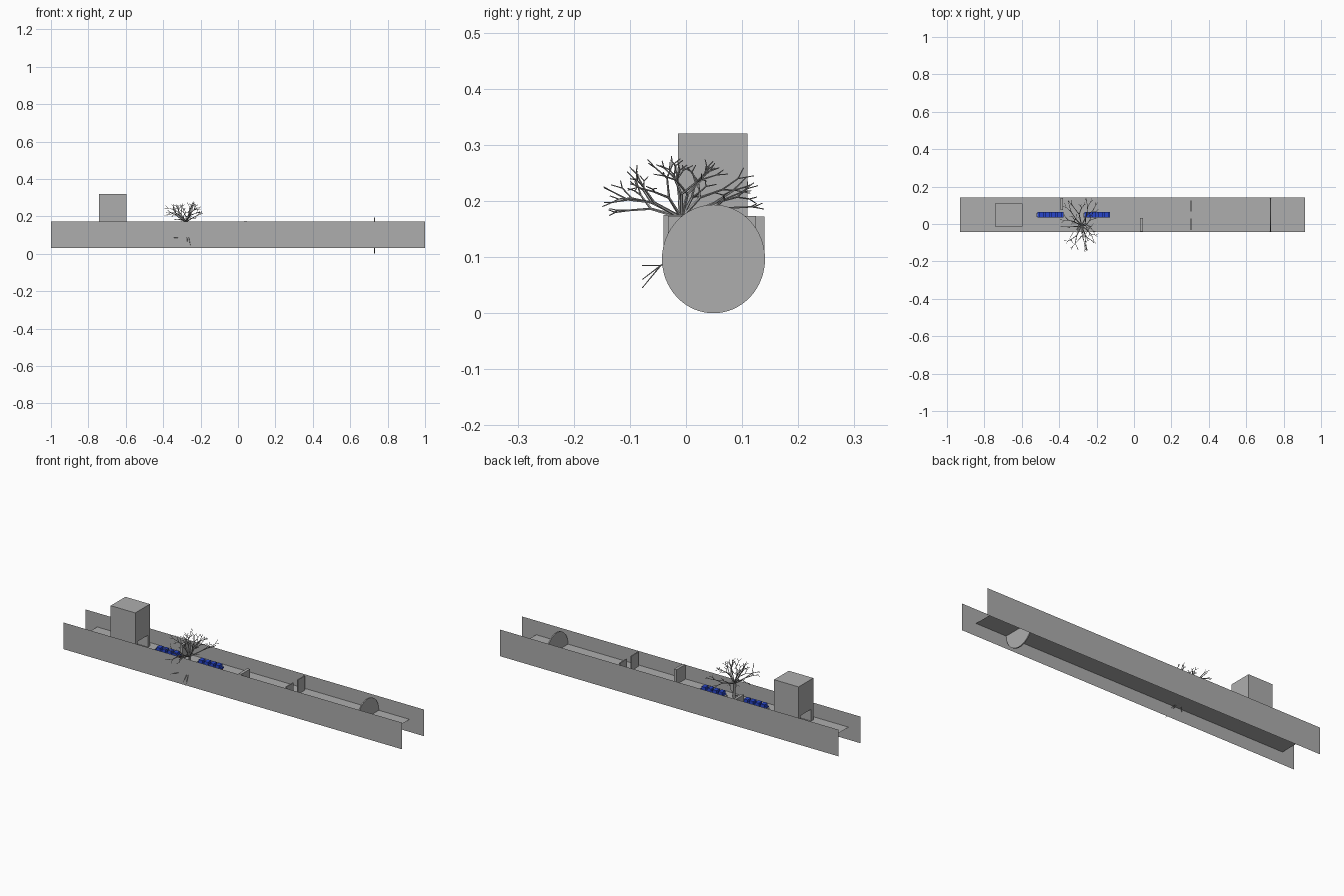
import bpy, bmesh, math, random
from mathutils import Vector, Matrix

if "Cube" in bpy.data.objects:
    bpy.data.objects.remove(bpy.data.objects["Cube"])

random.seed(7)
FLOOR = 0.097
Y0, Y1, YC = -0.043, 0.141, 0.049


def mat(name, rgb):
    m = bpy.data.materials.new(name)
    m.diffuse_color = (*rgb, 1)
    m.use_nodes = True
    m.node_tree.nodes["Principled BSDF"].inputs["Base Color"].default_value = m.diffuse_color
    return m


GREY = mat("plain_grey", (0.42, 0.42, 0.42))
DARK = mat("bark_grey", (0.36, 0.36, 0.36))
BLUE = mat("car_blue", (0.02, 0.06, 0.6))
RED = mat("car_red", (0.62, 0.01, 0.03))


def finish(name, bm, m):
    me = bpy.data.meshes.new(name)
    bm.to_mesh(me)
    bm.free()
    me.materials.append(m)
    ob = bpy.data.objects.new(name, me)
    bpy.context.collection.objects.link(ob)
    return ob


def add_box(bm, x0, x1, y0, y1, z0, z1):
    mtx = Matrix.Translation(((x0 + x1) / 2, (y0 + y1) / 2, (z0 + z1) / 2))
    bmesh.ops.create_cube(bm, size=1, matrix=mtx @ Matrix.Diagonal((x1 - x0, y1 - y0, z1 - z0, 1)))


def boxes(name, m, *dims):
    bm = bmesh.new()
    for d in dims:
        add_box(bm, *d)
    return finish(name, bm, m)


def sheet(name, pts):
    bm = bmesh.new()
    bm.faces.new([bm.verts.new(p) for p in pts])
    return finish(name, bm, GREY)


# Channel: two thin side walls and a floor sheet
for name, y in (("front_wall", Y0), ("back_wall", Y1)):
    sheet(name, [(-1, y, 0.03), (1, y, 0.03), (1, y, 0.172), (-1, y, 0.172)])
sheet("floor", [(-0.93, Y0, FLOOR), (0.915, Y0, FLOOR), (0.915, Y1, FLOOR), (-0.93, Y1, FLOOR)])

# Tower with a passage along the channel
bm = bmesh.new()
prof = [(-0.014, FLOOR), (0.004, FLOOR), (0.004, 0.16), (0.093, 0.16),
        (0.093, FLOOR), (0.11, FLOOR), (0.11, 0.32), (-0.014, 0.32)]
face = bm.faces.new([bm.verts.new((-0.742, y, z)) for y, z in prof])
ext = bmesh.ops.extrude_face_region(bm, geom=[face])
bmesh.ops.translate(bm, vec=(0.145, 0, 0), verts=[v for v in ext["geom"] if isinstance(v, bmesh.types.BMVert)])
bmesh.ops.recalc_face_normals(bm, faces=bm.faces)
finish("tower", bm, GREY)

# Partitions and gate
boxes("rear_partition", GREY, (-0.394, -0.379, 0.075, 0.14, FLOOR, 0.172))
boxes("front_partition", GREY, (0.032, 0.048, -0.04, 0.033, FLOOR, 0.175))
boxes("gate_panels", GREY, (0.302, 0.308, -0.032, 0.03, FLOOR, 0.173),
      (0.302, 0.308, 0.066, 0.125, FLOOR, 0.173))

# Round end disc
bm = bmesh.new()
bmesh.ops.create_cone(bm, cap_ends=True, segments=64, radius1=1, radius2=1, depth=1)
bmesh.ops.transform(bm, verts=bm.verts, matrix=Matrix.Translation((0.73, YC, 0.0967))
                    @ Matrix.Diagonal((0.006, 0.0918, 0.0967, 1)) @ Matrix.Rotation(math.pi / 2, 4, 'Y'))
finish("end_disc", bm, GREY)

# Two ride cars: red chassis, blue body, rows of blue seats
for i, x in enumerate((-0.515, -0.265)):
    n = str(i + 1)
    boxes("car_chassis_" + n, RED, (x + 0.004, x + 0.133, 0.036, 0.062, 0.103, 0.121))
    parts = [(x, x + 0.137, 0.035, 0.063, 0.121, 0.129)]
    for k in range(4):
        a = x + 0.008 + k * 0.033
        parts.append((a, a + 0.022, 0.035, 0.063, 0.129, 0.143))
    boxes("car_body_" + n, BLUE, *parts)
    boxes("car_coupler_" + n, GREY, (x - 0.008, x, 0.041, 0.057, 0.108, 0.125))


# Bare tree
def limb(bm, a, b, r0, r1):
    d = b - a
    m = Matrix.Translation((a + b) / 2) @ d.to_track_quat('Z', 'Y').to_matrix().to_4x4()
    bmesh.ops.create_cone(bm, cap_ends=True, segments=5, radius1=r0, radius2=r1, depth=d.length, matrix=m)


def grow(segs, p, d, length, r, level):
    q = p + d * length
    segs.append((p, q, r, r * 0.75))
    if level == 0:
        return
    axis = d.cross(Vector((random.uniform(-1, 1), random.uniform(-1, 1), random.uniform(-1, 1)))).normalized()
    for ang in (28, -32):
        nd = Matrix.Rotation(math.radians(ang + random.uniform(-8, 8)), 3, axis) @ d
        grow(segs, q, nd.normalized(), length * random.uniform(0.55, 0.8), r * 0.72, level - 1)


base = Vector((-0.28, -0.008, 0.17))
segs = []
for k in range(11):
    a = k * 2.4
    tilt = math.radians(25 + 45 * (k % 4) / 3)
    d = Vector((math.cos(a) * math.sin(tilt), math.sin(a) * math.sin(tilt), math.cos(tilt)))
    grow(segs, base, d, 0.055, 0.0032, 3)

# Fit the crown to its spread on each side of the trunk
lo, hi = Vector((-0.115, -0.141, -0.025)), Vector((0.09, 0.147, 0.11))
rel = [s[1] - base for s in segs]
mn = [min(min(v[i] for v in rel), -0.02) for i in range(3)]
mx = [max(v[i] for v in rel) for i in range(3)]


def fit(p):
    v = p - base
    return base + Vector([v[i] * (hi[i] / mx[i] if v[i] > 0 else lo[i] / mn[i]) for i in range(3)])


bm = bmesh.new()
for a, b, r0, r1 in segs:
    limb(bm, fit(a), fit(b), r0, r1)
finish("tree_crown", bm, DARK)

# Trunk and low drooping twigs
bm = bmesh.new()
limb(bm, Vector((-0.28, -0.005, FLOOR)), base, 0.008, 0.006)
for x, z in ((-0.345, 0.085), (-0.27, 0.06), (-0.255, 0.045)):
    mid = Vector((x * 0.7 - 0.084, -0.045, 0.085))
    limb(bm, Vector((-0.28, -0.005, 0.11)), mid, 0.002, 0.0013)
    limb(bm, mid, Vector((x, -0.078, z)), 0.0013, 0.0008)
finish("tree_trunk", bm, DARK)
